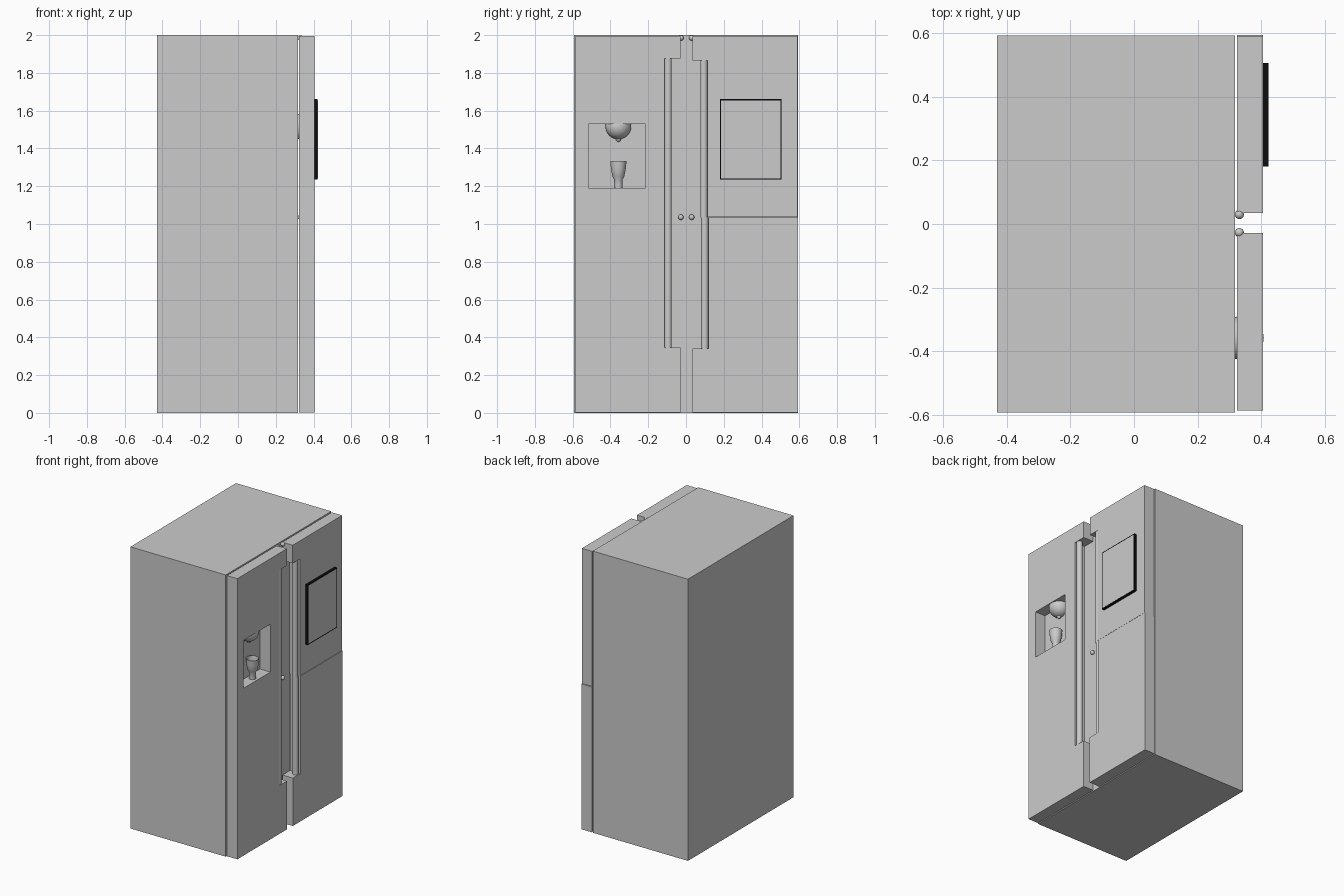
import bpy, bmesh, math
from mathutils import Vector

if "Cube" in bpy.data.objects:
    bpy.data.objects.remove(bpy.data.objects["Cube"])


def material(name, rgb):
    m = bpy.data.materials.new(name)
    m.diffuse_color = (*rgb, 1)
    m.use_nodes = True
    m.node_tree.nodes["Principled BSDF"].inputs["Base Color"].default_value = m.diffuse_color
    return m


GREY = material("light_grey", (0.6, 0.6, 0.6))
BLACK = material("black", (0.004, 0.004, 0.004))


def make(name, bm, mat, smooth=False):
    bmesh.ops.recalc_face_normals(bm, faces=bm.faces[:])
    mesh = bpy.data.meshes.new(name)
    bm.to_mesh(mesh)
    bm.free()
    mesh.materials.append(mat)
    ob = bpy.data.objects.new(name, mesh)
    bpy.context.collection.objects.link(ob)
    bpy.ops.object.select_all(action='DESELECT')
    ob.select_set(True)
    bpy.context.view_layer.objects.active = ob
    if smooth:
        bpy.ops.object.shade_smooth_by_angle(angle=math.radians(40))
    return ob


def slab(name, outline, x0, x1, mat=GREY):
    """Extrude a (y, z) outline along x."""
    bm = bmesh.new()
    face = bm.faces.new([bm.verts.new((x0, y, z)) for y, z in outline])
    ext = bmesh.ops.extrude_face_region(bm, geom=[face])
    moved = [v for v in ext["geom"] if isinstance(v, bmesh.types.BMVert)]
    bmesh.ops.translate(bm, verts=moved, vec=(x1 - x0, 0, 0))
    return make(name, bm, mat)


def rect(y0, y1, z0, z1):
    return [(y0, z0), (y1, z0), (y1, z1), (y0, z1)]


def ball(name, centre, r, seg=24):
    bm = bmesh.new()
    bmesh.ops.create_uvsphere(bm, u_segments=seg, v_segments=seg // 2, radius=r)
    bmesh.ops.translate(bm, verts=bm.verts[:], vec=centre)
    return make(name, bm, GREY, True)


def lathe(name, profile, x, y, seg=24):
    """Spin a (radius, z) profile around a vertical axis."""
    bm = bmesh.new()
    vs = [bm.verts.new((x + r, y, z)) for r, z in profile]
    es = [bm.edges.new(p) for p in zip(vs, vs[1:])]
    bmesh.ops.spin(bm, geom=vs + es, cent=(x, y, 0), axis=(0, 0, 1),
                   angle=math.tau, steps=seg)
    bmesh.ops.remove_doubles(bm, verts=bm.verts[:], dist=1e-5)
    return make(name, bm, GREY, True)


# cabinet
slab("cabinet", rect(-0.592, 0.592, 0, 2), -0.43, 0.318)

# left door with a handle notch
left = slab("left_door", [(-0.586, 0.002), (-0.028, 0.002), (-0.028, 0.345), (-0.115, 0.345),
                          (-0.115, 1.875), (-0.028, 1.875), (-0.028, 1.995), (-0.586, 1.995)],
            0.324, 0.405)

# dispenser opening cut through the left door
cutter = slab("dispenser_cutter", rect(-0.515, -0.215, 1.19, 1.53), 0.25, 0.5)
cutter.hide_render = True
mod = left.modifiers.new("opening", 'BOOLEAN')
mod.operation = 'DIFFERENCE'
mod.solver = 'EXACT'
mod.object = cutter
bpy.context.view_layer.objects.active = left
bpy.ops.object.modifier_apply(modifier=mod.name)
bpy.data.objects.remove(cutter)

# right doors, upper and lower, each with half of the notch
slab("upper_right_door", [(0.59, 1.036), (0.59, 1.995), (0.035, 1.995), (0.035, 1.866),
                          (0.115, 1.866), (0.115, 1.036)], 0.324, 0.405)
slab("lower_right_door", [(0.594, 0.002), (0.594, 1.034), (0.119, 1.034), (0.119, 0.342),
                          (0.035, 0.342), (0.035, 0.002)], 0.324, 0.406)

# vertical handle bars standing in the notches
for name, y, z0, z1 in (("left_handle", -0.095, 0.345, 1.875),
                        ("upper_right_handle", 0.095, 1.035, 1.866),
                        ("lower_right_handle", 0.099, 0.342, 1.035)):
    lathe(name, [(0, z0), (0.0195, z0), (0.0195, z1), (0, z1)], 0.383, y)

# hinge knobs
for side, y in (("left", -0.027), ("right", 0.03)):
    for level, z in (("middle", 1.036), ("top", 1.985)):
        ball(f"{side}_{level}_knob", (0.331, y, z), 0.0145, 16)

# dispenser nozzle and glass
ball("dispenser_dome", (0.335, -0.358, 1.517), 0.068, 32)
ball("dispenser_tip", (0.338, -0.358, 1.448), 0.013, 16)
lathe("glass", [(0, 1.19), (0.023, 1.19), (0.022, 1.235), (0.031, 1.25), (0.039, 1.29),
                (0.043, 1.333), (0.039, 1.333), (0.035, 1.29), (0.027, 1.255), (0, 1.25)],
      0.365, -0.358)

# display: black casing with a grey screen
slab("display_casing", rect(0.18, 0.506, 1.235, 1.662), 0.404, 0.422, BLACK)
slab("display_screen", rect(0.186, 0.499, 1.242, 1.655), 0.420, 0.423)
